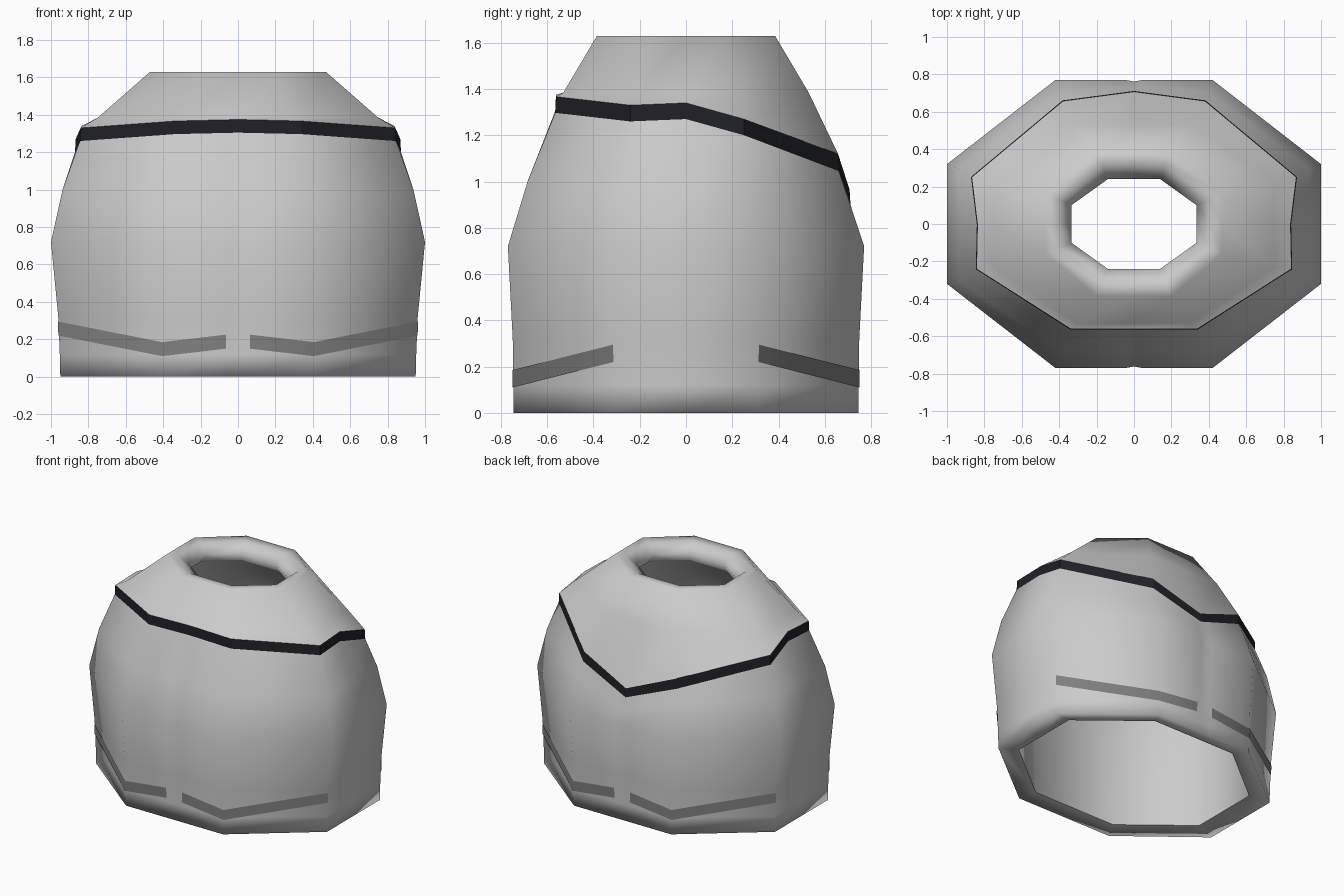
import bpy
from mathutils import Vector

if "Cube" in bpy.data.objects:
    bpy.data.objects.remove(bpy.data.objects["Cube"])


def material(name, rgb):
    m = bpy.data.materials.new(name)
    m.diffuse_color = (*rgb, 1)
    m.use_nodes = True
    m.node_tree.nodes["Principled BSDF"].inputs["Base Color"].default_value = m.diffuse_color
    return m


def ring(ax, ay, bx, by, z):
    """Octagon with a mid point on its front, back and sides: right half, front to back."""
    return [(0, -ay, z), (ax, -ay, z), (bx, -by, z), (bx, 0, z),
            (bx, by, z), (ax, ay, z), (0, ay, z)]


def full(half):
    """Mirror a right half loop into a closed loop."""
    return half + [(-x, y, z) for x, y, z in half[-2:0:-1]]


def seam(half, depth=0):
    """Add points beside the centre lines and sink the centre into a shallow crease."""
    h = [Vector(p) for p in half]
    front = h[0].lerp(h[1], .045 / h[1].x)
    back = h[-1].lerp(h[-2], .045 / h[-2].x)
    h[0].y += depth
    h[-1].y -= depth
    return [tuple(p) for p in [h[0], front] + h[1:-1] + [back, h[-1]]]


def build(name, rows, closed=True, smooth=True, mat=None):
    """Skin a stack of point rows with quads."""
    n = len(rows[0])
    verts = [p for r in rows for p in r]
    faces = []
    for i in range(len(rows) - 1):
        for j in range(n if closed else n - 1):
            k = (j + 1) % n
            faces.append((i * n + j, i * n + k, (i + 1) * n + k, (i + 1) * n + j))
    me = bpy.data.meshes.new(name)
    me.from_pydata(verts, [], faces)
    me.update()
    for p in me.polygons:
        p.use_smooth = smooth
    if mat:
        me.materials.append(mat)
    ob = bpy.data.objects.new(name, me)
    bpy.context.collection.objects.link(ob)
    return ob


dark = material("dark_trim", (0.013, 0.015, 0.018))
grey = material("stripe_grey", (0.22, 0.22, 0.22))

# Trim line: level at the front, dropping to a point at the back
band_top = [(0, -.562, 1.375), (.337, -.562, 1.367), (.842, -.24, 1.33), (.837, 0, 1.34),
            (.868, .25, 1.27), (.38, .657, 1.12), (0, .707, .965)]
drop = [.07, .07, .07, .07, .07, .075, .065]
band_low = [(x * 1.004, y * 1.006, z - d) for (x, y, z), d in zip(band_top, drop)]

# Lower body shell with a rim turned in at the bottom
chest = ring(.383, .685, .938, .295, 1.0)
chest[5] = (.402, .700, .93)
chest[6] = (0, .735, .82)
build("body", [full(r) for r in (
    seam(ring(.345, .635, .805, .265, .02)),
    seam(ring(.40, .745, .95, .31, 0)),
    seam(ring(.402, .746, .953, .311, .12)),
    seam(ring(.406, .749, .961, .313, .32), .006),
    seam(ring(.42, .77, 1.0, .32, .72), .008),
    seam(chest, .006),
    seam(band_low))])

# Dark trim band
build("trim_band", [full(band_low), full(band_top)], smooth=False, mat=dark)

# Shoulder yoke and collar, turned in at the neck hole
build("yoke", [full(r) for r in (
    band_top,
    ring(.30, .53, .75, .23, 1.385),
    ring(.20, .385, .47, .16, 1.63),
    ring(.17, .315, .405, .132, 1.625),
    ring(.14, .24, .335, .10, 1.57),
    ring(.15, .26, .36, .11, 1.51))])

# Inner lining from the neck hole down to the hem
build("lining", [full(r) for r in (
    ring(.15, .26, .36, .11, 1.51),
    ring(.29, .49, .72, .22, 1.22),
    ring(.355, .655, .84, .27, .70),
    ring(.345, .635, .805, .265, .02))])

# Four hem stripes, each wrapping half the front or back and a corner face
for side, sx in (("right", 1), ("left", -1)):
    for end, sy in (("front", -1), ("back", 1)):
        low = [(.065, .750, .15), (.405, .749, .11), (.9605, .314, .22)]
        top = [(.065, .751, .225), (.406, .7505, .185), (.9625, .315, .295)]
        rows = [[(sx * x, sy * y, z) for x, y, z in r] for r in (low, top)]
        if sx * sy > 0:
            rows.reverse()
        build(f"hem_stripe_{end}_{side}", rows, closed=False, mat=grey)
